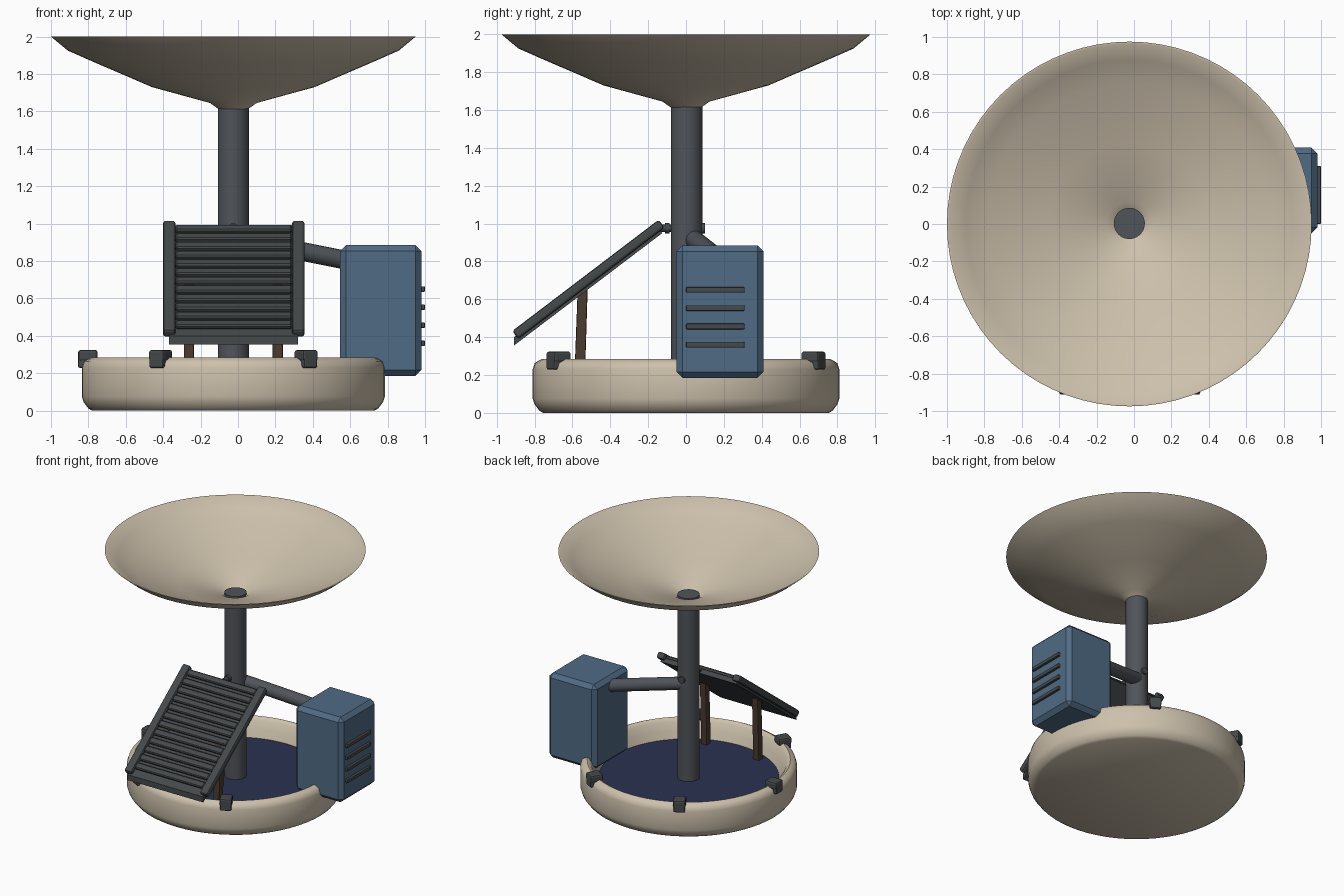
import bpy, bmesh, math
from mathutils import Vector, Matrix

if "Cube" in bpy.data.objects:
    bpy.data.objects.remove(bpy.data.objects["Cube"])

CX = -0.025  # axis of the mast, basin and dish


def mat(name, r, g, b):
    m = bpy.data.materials.new(name)
    m.diffuse_color = (r, g, b, 1)
    m.use_nodes = True
    m.node_tree.nodes["Principled BSDF"].inputs["Base Color"].default_value = m.diffuse_color
    return m


BEIGE = mat("beige", 0.61, 0.53, 0.41)
BLUE = mat("steel_blue", 0.08, 0.147, 0.235)
GREY = mat("mast_grey", 0.08, 0.088, 0.10)
DARK = mat("dark_grey", 0.06, 0.067, 0.07)
WATER = mat("water_navy", 0.023, 0.031, 0.08)
BROWN = mat("brown", 0.07, 0.043, 0.028)


def finish(bm, name, material, bevel=0, smooth=None, segments=2):
    bmesh.ops.recalc_face_normals(bm, faces=bm.faces)
    me = bpy.data.meshes.new(name)
    bm.to_mesh(me)
    bm.free()
    ob = bpy.data.objects.new(name, me)
    bpy.context.collection.objects.link(ob)
    me.materials.append(material)
    if bevel:
        mod = ob.modifiers.new("bevel", 'BEVEL')
        mod.width, mod.segments = bevel, segments
    if smooth:
        bpy.ops.object.select_all(action='DESELECT')
        ob.select_set(True)
        bpy.context.view_layer.objects.active = ob
        bpy.ops.object.shade_smooth_by_angle(angle=math.radians(smooth))
    return ob


def lathe(name, profile, material, n=64, smooth=40):
    bm = bmesh.new()
    vs = [bm.verts.new((r, 0, z)) for r, z in profile]
    es = [bm.edges.new(p) for p in zip(vs, vs[1:])]
    bmesh.ops.spin(bm, geom=vs + es, cent=(0, 0, 0), axis=(0, 0, 1),
                   angle=2 * math.pi, steps=n)
    bmesh.ops.remove_doubles(bm, verts=bm.verts, dist=1e-4)
    ob = finish(bm, name, material, smooth=smooth)
    ob.location.x = CX
    return ob


def box(name, lo, hi, material, bevel=0, matrix=None, segments=2):
    lo, hi = Vector(lo), Vector(hi)
    bm = bmesh.new()
    bmesh.ops.create_cube(bm, size=1)
    for v in bm.verts:
        v.co = (lo + hi) / 2 + v.co * (hi - lo)
    ob = finish(bm, name, material, bevel, segments=segments)
    if matrix:
        ob.matrix_world = matrix
    return ob


def prism(name, pts, x0, x1, material, bevel=0):
    """Extrude a (y, z) outline from x0 to x1."""
    bm = bmesh.new()
    f = bm.faces.new([bm.verts.new((x0, y, z)) for y, z in pts])
    ext = bmesh.ops.extrude_face_region(bm, geom=[f])
    for v in ext["geom"]:
        if isinstance(v, bmesh.types.BMVert):
            v.co.x = x1
    return finish(bm, name, material, bevel)


def rod(name, a, b, r, material, n=24):
    a, b = Vector(a), Vector(b)
    d = b - a
    bm = bmesh.new()
    rot = d.to_track_quat('Z', 'Y').to_matrix().to_4x4()
    bmesh.ops.create_cone(bm, cap_ends=True, segments=n, radius1=r, radius2=r,
                          depth=d.length,
                          matrix=Matrix.Translation((a + b) / 2) @ rot)
    return finish(bm, name, material, smooth=40)


# Basin with rounded rim, and the water inside
lathe("basin", [(0, 0), (0.755, 0), (0.775, 0.012), (0.80, 0.045), (0.81, 0.075),
                (0.81, 0.23), (0.80, 0.262), (0.78, 0.275), (0.76, 0.285),
                (0.745, 0.28), (0.73, 0.262), (0.70, 0.20), (0.67, 0.12),
                (0, 0.12)], BEIGE)
lathe("water", [(0, 0.125), (0.675, 0.125), (0.675, 0.14), (0, 0.14)], WATER)

# Mast and collecting dish
rod("mast", (CX, 0.003, 0.12), (CX, 0.003, 1.65), 0.083, GREY, 40)
lathe("dish", [(0.075, 1.61), (0.125, 1.645), (0.435, 1.73), (0.765, 1.872),
               (0.885, 1.925), (0.975, 2.0), (0.962, 2.0), (0.875, 1.938),
               (0.76, 1.886), (0.43, 1.744), (0.12, 1.658), (0.075, 1.626),
               (0.075, 1.61)], BEIGE, 72)

# Rim clamps, one every 60 degrees (the machine box takes the sixth place)
for k in range(1, 6):
    m = Matrix.Translation((CX, 0, 0)) @ Matrix.Rotation(math.radians(60 * k), 4, 'Z')
    box(f"clamp_cap_{k}", (0.725, -0.047, 0.265), (0.83, 0.047, 0.325), DARK, 0.014, m)
    box(f"clamp_hook_{k}", (0.775, -0.042, 0.228), (0.83, 0.042, 0.30), DARK, 0.01, m)

# Sloped louvre panel: backing, side rails and slats
prism("panel_backing", [(-0.91, 0.355), (-0.91, 0.40), (-0.15, 0.978), (-0.125, 0.95)],
      -0.37, 0.32, DARK)
slope = math.atan2(0.57, 0.75)
length = math.hypot(0.57, 0.75)
panel = Matrix.Translation((0, -0.89, 0.42)) @ Matrix.Rotation(slope, 4, 'X')
for side, x in (("left", -0.3675), ("right", 0.3225)):
    box(f"panel_rail_{side}", (x - 0.0335, -0.015, -0.025),
        (x + 0.0335, length + 0.015, 0.027), DARK, 0.014, panel)
pitch = (length - 0.02) / 12
for i in range(12):
    u = 0.02 + pitch * (i + 0.5)
    box(f"slat_{i + 1}", (-0.335, u - 0.026, -0.01), (0.29, u + 0.026, 0.02),
        DARK, 0.008, panel, 1)

# Panel legs, leaning slightly towards the mast
for side, x in (("left", -0.2625), ("right", 0.2125)):
    prism(f"panel_leg_{side}", [(-0.592, 0.13), (-0.536, 0.13), (-0.518, 0.702),
                                (-0.572, 0.662)], x - 0.027, x + 0.027, BROWN, 0.006)

# Bolt through the mast that holds the panel top
rod("panel_bolt", (CX, -0.15, 0.975), (CX, 0.09, 0.975), 0.02, DARK, 16)
for side, y in (("front", -0.10), ("back", 0.088)):
    rod(f"bolt_head_{side}", (CX, y - 0.012, 0.975), (CX, y + 0.012, 0.975), 0.027, DARK, 16)

# Pipe from the mast to the machine box
rod("pipe", (CX, 0.03, 0.925), (0.60, 0.19, 0.80), 0.05, GREY)

# Machine box with four vents on its outer side
box("machine_box", (0.545, -0.05, 0.185), (0.98, 0.41, 0.885), BLUE, 0.032, None, 1)
for i in range(4):
    z = 0.36 + 0.0967 * i
    box(f"vent_{i + 1}", (0.97, 0.0, z - 0.015), (1.0, 0.31, z + 0.015), DARK, 0.006)
